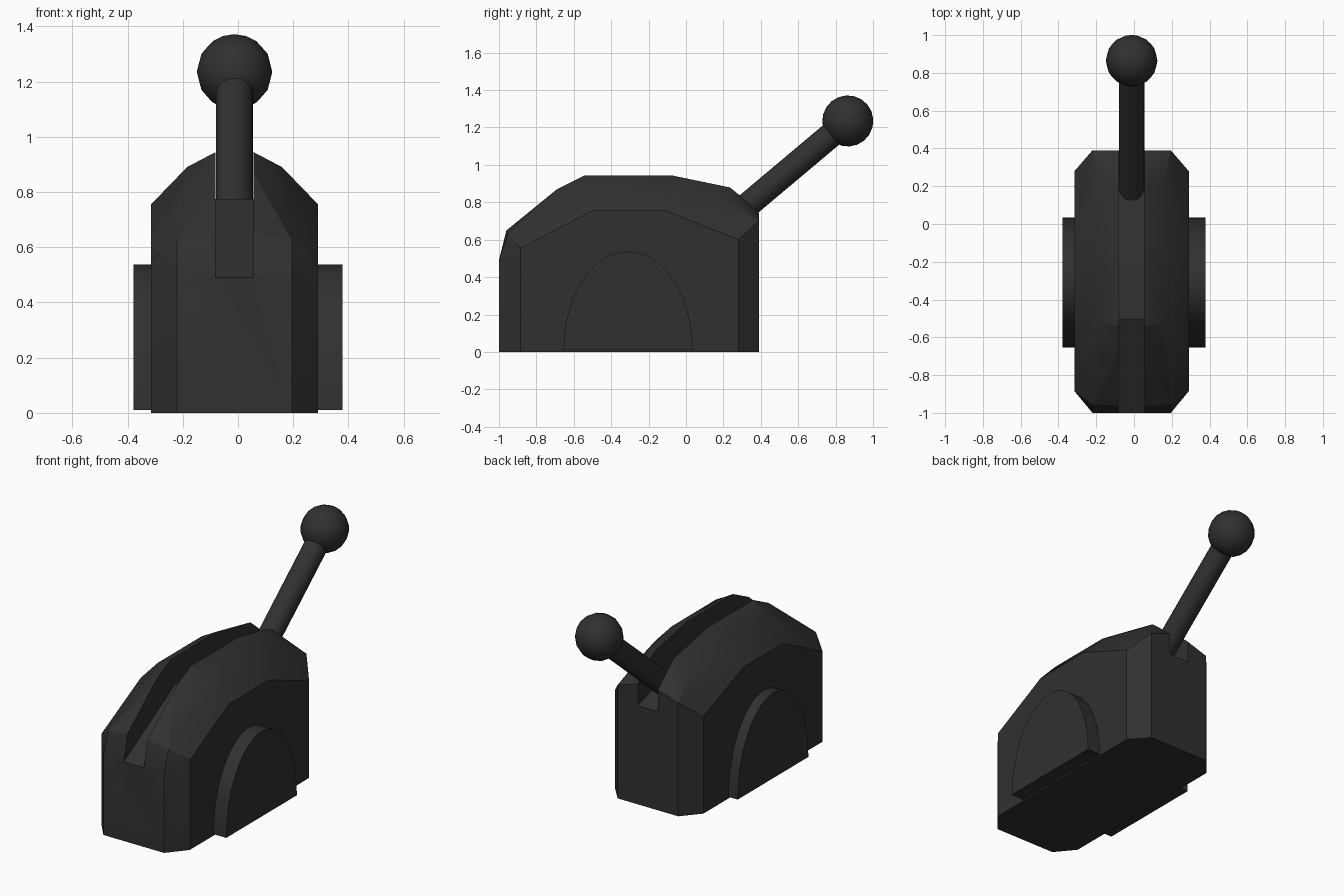
import bpy, bmesh, math
from mathutils import Vector

if "Cube" in bpy.data.objects:
    bpy.data.objects.remove(bpy.data.objects["Cube"])

CX = -0.0125  # mid-plane of the housing and lever

dark = bpy.data.materials.new("dark_plastic")
dark.diffuse_color = (0.03, 0.03, 0.03, 1)
dark.use_nodes = True
dark.node_tree.nodes["Principled BSDF"].inputs["Base Color"].default_value = dark.diffuse_color


def finish(obj, angle=30):
    obj.data.materials.append(dark)
    bpy.ops.object.select_all(action='DESELECT')
    obj.select_set(True)
    bpy.context.view_layer.objects.active = obj
    bpy.ops.object.shade_smooth_by_angle(angle=math.radians(angle))


def from_bmesh(name, bm):
    bmesh.ops.recalc_face_normals(bm, faces=bm.faces)
    mesh = bpy.data.meshes.new(name)
    bm.to_mesh(mesh)
    bm.free()
    obj = bpy.data.objects.new(name, mesh)
    bpy.context.collection.objects.link(obj)
    return obj


def extrude_profile(name, pts, x0, x1):
    """Extrude a (y, z) outline along x."""
    bm = bmesh.new()
    face = bm.faces.new([bm.verts.new((x0, y, z)) for y, z in pts])
    ext = bmesh.ops.extrude_face_region(bm, geom=[face])
    verts = [g for g in ext['geom'] if isinstance(g, bmesh.types.BMVert)]
    bmesh.ops.translate(bm, vec=(x1 - x0, 0, 0), verts=verts)
    return from_bmesh(name, bm)


# Housing: convex shell through mirrored profiles (half width: y, z points)
ribs = {
    0.0675: [(-0.96, 0.65), (-0.69, 0.87), (-0.54, 0.945), (-0.08, 0.945),
             (0.235, 0.88), (0.29, 0.835), (0.39, 0.745)],
    0.172: [(-0.67, 0.815), (-0.52, 0.89), (-0.09, 0.89), (0.22, 0.815)],
    0.2075: [(-1, 0), (-1, 0.49), (-0.955, 0.625), (0.39, 0), (0.39, 0.70)],
    0.3025: [(-0.885, 0), (-0.885, 0.555), (-0.5, 0.755), (-0.11, 0.755),
             (0.28, 0.60), (0.28, 0)],
}
bm = bmesh.new()
for half, pts in ribs.items():
    for y, z in pts:
        for s in (-1, 1):
            bm.verts.new((CX + s * half, y, z))
hull = bmesh.ops.convex_hull(bm, input=bm.verts)
loose = [v for v in bm.verts if not v.link_faces]
bmesh.ops.delete(bm, geom=loose, context='VERTS')
bmesh.ops.dissolve_limit(bm, angle_limit=math.radians(1), verts=bm.verts, edges=bm.edges)
housing = from_bmesh("housing", bm)

# Slot for the lever, following the arched floor
slot = extrude_profile("slot_cutter",
                       [(-1.1, 0.433), (-0.5, 0.775), (-0.1, 0.775), (0.5, 0.573),
                        (0.5, 1.2), (-1.1, 1.2)], CX - 0.0685, CX + 0.0685)
slot.hide_render = True
slot.hide_viewport = True
cut = housing.modifiers.new("slot", 'BOOLEAN')
cut.object = slot
cut.operation = 'DIFFERENCE'
cut.solver = 'EXACT'
bpy.context.view_layer.objects.active = housing
housing.select_set(True)
bpy.ops.object.modifier_apply(modifier="slot")
bpy.data.objects.remove(slot)
finish(housing, 20)

# Half-elliptical side bosses
arch = [(-0.31 + 0.345 * math.cos(math.pi * i / 24),
         0.01 + 0.527 * math.sin(math.pi * i / 24)) for i in range(25)]
for name, x0, x1 in (("left_boss", -0.378, -0.29), ("right_boss", 0.265, 0.378)):
    finish(extrude_profile(name, arch, x0, x1))

# Lever rod and ball knob
knob_pos = Vector((CX, 0.865, 1.235))
foot = Vector((CX, 0.17, 0.651))
axis = knob_pos - foot
turn = axis.to_track_quat('Z', 'Y').to_euler()
bpy.ops.mesh.primitive_cylinder_add(vertices=20, radius=0.0675, depth=axis.length,
                                    location=(knob_pos + foot) / 2, rotation=turn)
rod = bpy.context.object
rod.name = "lever_rod"
finish(rod)
bpy.ops.mesh.primitive_uv_sphere_add(segments=16, ring_count=10, radius=0.1365,
                                     location=knob_pos, rotation=turn)
knob = bpy.context.object
knob.name = "lever_knob"
finish(knob, 40)
